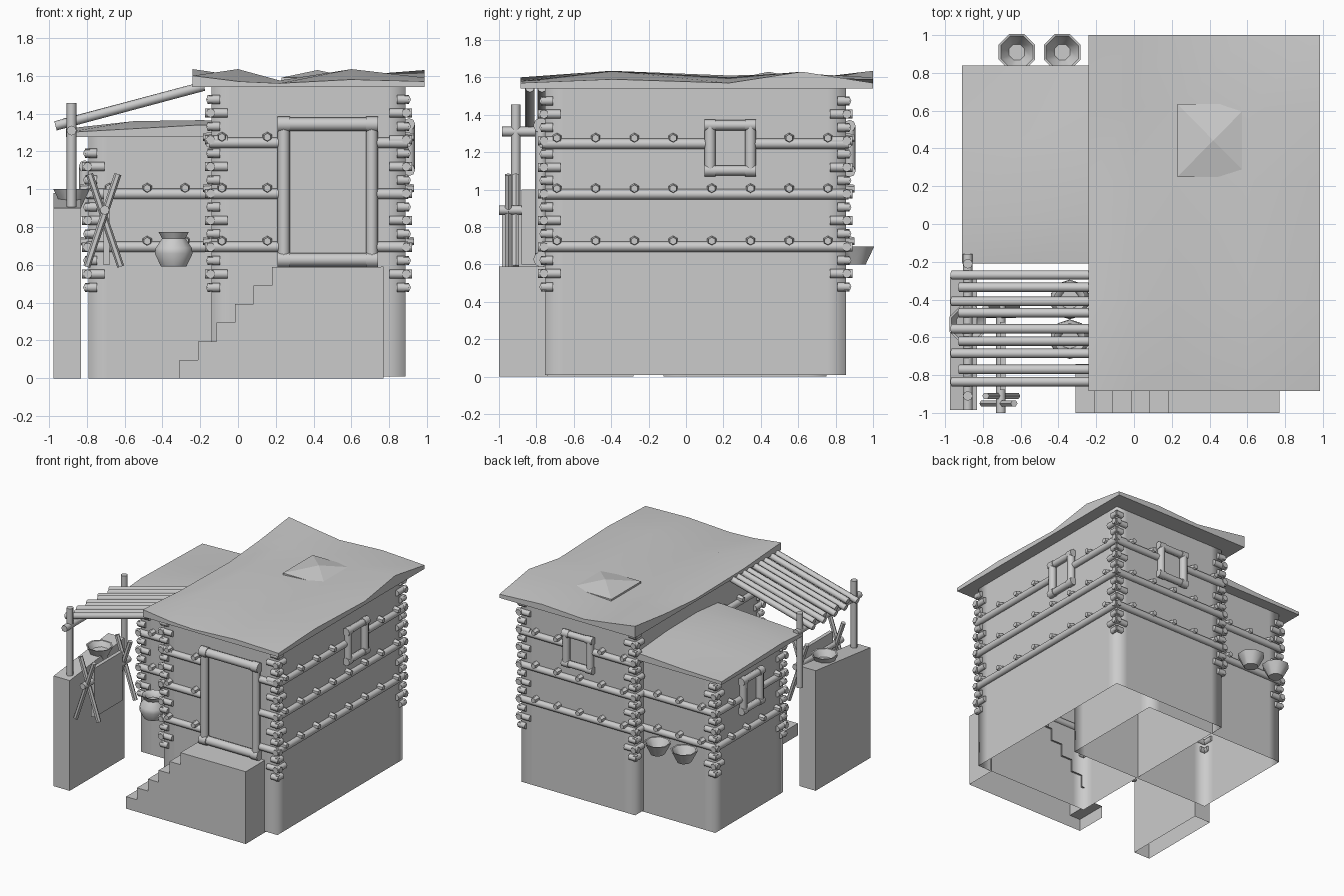
import bpy, bmesh, math
from mathutils import Vector

cube = bpy.data.objects.get("Cube")
if cube:
    bpy.data.objects.remove(cube)

grey = bpy.data.materials.new("plain_grey")
grey.use_nodes = True
grey.diffuse_color = (0.6, 0.6, 0.6, 1)
grey.node_tree.nodes["Principled BSDF"].inputs["Base Color"].default_value = (0.6, 0.6, 0.6, 1)


def finish(name, bm, angle=None):
    """Turn a bmesh into an object, smooth below the given angle."""
    me = bpy.data.meshes.new(name)
    bm.to_mesh(me)
    bm.free()
    ob = bpy.data.objects.new(name, me)
    bpy.context.collection.objects.link(ob)
    me.materials.append(grey)
    if angle:
        bpy.ops.object.select_all(action='DESELECT')
        ob.select_set(True)
        bpy.context.view_layer.objects.active = ob
        bpy.ops.object.shade_smooth_by_angle(angle=math.radians(angle))
    return ob


def log(bm, a, b, r, sides=8, r2=None):
    """Closed pole from a to b."""
    a, b = Vector(a), Vector(b)
    d = b - a
    m = d.to_track_quat('Z', 'Y').to_matrix().to_4x4()
    m.translation = (a + b) / 2
    bmesh.ops.create_cone(bm, cap_ends=True, segments=sides, radius1=r,
                          radius2=r if r2 is None else r2, depth=d.length, matrix=m)


def lathe(bm, centre, profile, sides=8):
    """Spin (radius, height) pairs around a vertical axis."""
    rings = []
    for r, z in profile:
        rings.append([bm.verts.new((centre[0] + r * math.cos(t), centre[1] + r * math.sin(t), z))
                      for t in (2 * math.pi * (i + .5) / sides for i in range(sides))])
    for p, q in zip(rings, rings[1:]):
        for i in range(sides):
            j = (i + 1) % sides
            bm.faces.new((p[i], p[j], q[j], q[i]))
    bm.faces.new(rings[0][::-1])
    bm.faces.new(rings[-1])


def prism(bm, low, high):
    """Skin between two outlines, closed on the high side only."""
    p = [bm.verts.new(c) for c in low]
    q = [bm.verts.new(c) for c in high]
    for i in range(len(p)):
        j = (i + 1) % len(p)
        bm.faces.new((p[i], p[j], q[j], q[i]))
    bm.faces.new(q)


# House bodies: open underneath, with a support strip beside each corner
def body(name, x0, x1, y0, y1, z1, z0=0, s=.1):
    pts = [(x0, y0), (x0 + s, y0), (x1 - s, y0), (x1, y0), (x1, y0 + s), (x1, y1 - s),
           (x1, y1), (x1 - s, y1), (x0 + s, y1), (x0, y1), (x0, y1 - s), (x0, y0 + s)]
    bm = bmesh.new()
    prism(bm, [(x, y, z0) for x, y in pts], [(x, y, z1) for x, y in pts])
    ob = finish(name, bm)
    for f in ob.data.polygons:
        f.use_smooth = len(f.vertices) == 4
    top = ob.data.polygons[-1]
    for e in ob.data.edges:
        e.use_edge_sharp = all(v in top.vertices for v in e.vertices)


body("main_body", -.14, .885, -.755, .855, 1.56, .01)
body("side_wing_body", -.79, .48, -.12, .75, 1.3)


# Roofs: softly uneven top over a flat underside
def roof(name, xs, ys, rows, base):
    bm = bmesh.new()
    g = [[bm.verts.new((x, y, z)) for x, z in zip(xs, row)] for y, row in zip(ys, rows)]
    for a, b in zip(g, g[1:]):
        for i in range(len(xs) - 1):
            bm.faces.new((a[i], a[i + 1], b[i + 1], b[i]))
    rim = g[0] + [r[-1] for r in g[1:]] + g[-1][-2::-1] + [r[0] for r in g[-2:0:-1]]
    low = [bm.verts.new((v.co.x, v.co.y, base)) for v in rim]
    for i in range(len(rim)):
        j = (i + 1) % len(rim)
        bm.faces.new((low[i], low[j], rim[j], rim[i]))
    bm.faces.new(low[::-1])
    return finish(name, bm, 40)


roof("main_roof", (-.24, 0, .22, .6, .985), (-.885, -.4, .23, .62, 1),
     ((1.6, 1.57, 1.56, 1.58, 1.57), (1.57, 1.635, 1.575, 1.635, 1.59),
      (1.56, 1.61, 1.575, 1.6, 1.57), (1.59, 1.62, 1.575, 1.6, 1.63),
      (1.635, 1.6, 1.57, 1.59, 1.57)), 1.54)
roof("side_wing_roof", (-.91, -.55, -.2, .1), (-.21, .05, .45, .84),
     ((1.3, 1.32, 1.34, 1.34), (1.32, 1.36, 1.365, 1.36),
      (1.31, 1.32, 1.36, 1.36), (1.3, 1.31, 1.33, 1.33)), 1.275)

# Shallow four-sided cap on the roof
bm = bmesh.new()
c = [(.23, .25), (.61, .25), (.61, .635), (.23, .635)]
prism(bm, [(x, y, 1.565) for x, y in c], [(x, y, 1.59) for x, y in c])
bmesh.ops.poke(bm, faces=[bm.faces[:][-1]])
max(bm.verts, key=lambda v: -abs(v.co.x - .42)).co.z = 1.63
finish("roof_cap", bm)

# Walls as (normal axis, position, outward sign)
front, back = ('y', -.755, -1), ('y', .855, 1)
right, left = ('x', .885, 1), ('x', -.14, -1)
wing_front, wing_back, wing_left = ('y', -.12, -1), ('y', .75, 1), ('x', -.79, -1)


def on_wall(wall, u, out, z):
    axis, pos, sign = wall
    n = pos + sign * out
    return (n, u, z) if axis == 'x' else (u, n, z)


# Horizontal beams with pegs, broken where an opening crosses them
LEVELS = (.695, .975, 1.245)
beams, pegs = bmesh.new(), bmesh.new()


def beam_rows(wall, u0, u1, count, first, step=.2, gap=None, gap_levels=()):
    for z in LEVELS[:count]:
        spans = [(u0, u1)]
        g = gap if gap and z in gap_levels else None
        if g:
            spans = [(u0, g[0]), (g[1], u1)]
        for a, b in spans:
            log(beams, on_wall(wall, a, .005, z), on_wall(wall, b, .005, z), .028)
        u = first
        while u < u1 - .05:
            if not g or not g[0] - .03 < u < g[1] + .03:
                log(pegs, on_wall(wall, u, -.01, z + .03), on_wall(wall, u, .045, z + .03), .03, 6, .02)
            u += step


beam_rows(front, -.15, .9, 3, -.085, .24, (.25, .7), LEVELS)
beam_rows(right, -.77, .87, 3, -.69, .207, (.13, .35), LEVELS[2:])
beam_rows(back, -.15, .9, 3, -.05, .2, (.23, .49), LEVELS[2:])
beam_rows(left, -.77, -.1, 3, -.68)
beam_rows(wing_front, -.8, -.14, 2, -.68)
beam_rows(wing_back, -.8, -.14, 2, -.68)
beam_rows(wing_left, -.13, .76, 2, -.03, .2, (.18, .44), LEVELS[1:2])
finish("wall_beams", beams, 50)
finish("beam_pegs", pegs, 50)

# Crossed log ends stacked at the corners, long and short by turns
bm = bmesh.new()
for x, y, sx, sy, n in ((.885, -.755, 1, -1, 15), (.885, .855, 1, 1, 15), (-.14, -.755, -1, -1, 15),
                        (-.14, .855, -1, 1, 15), (-.79, -.12, -1, -1, 11), (-.79, .75, -1, 1, 11)):
    for i in range(n):
        z = .48 + .071 * i
        out, inn = (.035, .085) if i % 2 else (.02, .045)
        log(bm, (x + sx * out, y + sy * .005, z), (x - sx * inn, y + sy * .005, z), .024)
        log(bm, (x + sx * .005, y + sy * out, z), (x + sx * .005, y - sy * inn, z), .024)
finish("corner_logs", bm, 50)


# Pole frames around the openings
def frame(name, wall, u, z, hw, hh, r, rail):
    bm = bmesh.new()
    for s in (-1, 1):
        log(bm, on_wall(wall, u + s * (hw - r), .02, z - hh + rail), on_wall(wall, u + s * (hw - r), .02, z + hh - rail), r)
        zr = z + s * (hh - rail)
        log(bm, on_wall(wall, u - hw, .02, zr), on_wall(wall, u + hw, .02, zr), rail * .85)
        for t in (-1, 1):
            log(bm, on_wall(wall, u + t * hw, .02, zr), on_wall(wall, u + t * (hw - 2 * r), .02, zr), rail)
    finish(name, bm, 50)


frame("door_frame", front, .475, .985, .265, .4, .032, .042)
frame("right_window", right, .237, 1.223, .138, .153, .03, .032)
frame("back_window", back, .36, 1.22, .138, .153, .03, .032)
frame("side_wing_window", wing_left, .31, 1.0, .138, .153, .03, .032)

# Entrance stairs, stepped profile rising to the door
steps = [(-.31, 0)]
for i in range(6):
    x, z = -.31 + .098 * i, .098 * (i + 1)
    steps += [(x, z), (x + .098, z)]
steps[-1] = (.77, .59)
outline = steps[1:] + [(.77, 0), (-.31, 0)]
bm = bmesh.new()
p = [bm.verts.new((x, -1, z)) for x, z in outline]
q = [bm.verts.new((x, -.74, z)) for x, z in outline]
for i in range(len(p) - 2):
    bm.faces.new((p[i], p[i + 1], q[i + 1], q[i]))
bm.faces.new((p[-1], p[0], q[0], q[-1]))
bm.faces.new(p[::-1])
finish("stairs", bm)

# Free-standing low wall with a sloping top
bm = bmesh.new()
c = [(-.975, -.985), (-.83, -.985), (-.83, -.28), (-.975, -.28)]
prism(bm, [(x, y, 0) for x, y in c], [(x, y, .9 + (y > -.5) * .08) for x, y in c])
finish("yard_wall", bm)

# Shelter: two posts, a cross beam and sloping roof poles
bm = bmesh.new()
for y in (-.91, -.21):
    log(bm, (-.88, y, .85), (-.88, y, 1.455), .026)
log(bm, (-.88, -.985, 1.31), (-.88, -.16, 1.31), .026)
finish("shelter_posts", bm, 50)
bm = bmesh.new()
for i, y in enumerate((-.27, -.335, -.41, -.47, -.555, -.62, -.685, -.77, -.835)):
    log(bm, (-.965 + .04 * (i % 2), y, 1.335 + .012 * (i % 2)), (-.18, y, 1.545), .025)
finish("shelter_poles", bm, 50)

# Drying rack: two crossed pairs of sticks, a bar and a hung hide
bm = bmesh.new()
for y in (-.93, -.46):
    for s in (-1, 1):
        log(bm, (-.71 + s * .09, y + s * .02, .59), (-.71 - s * .075, y + s * .02, 1.08), .019, 6)
log(bm, (-.705, -1, .89), (-.705, -.4, .89), .025)
finish("drying_rack", bm, 50)
bm = bmesh.new()
c = [(-.71, -.88), (-.68, -.88), (-.68, -.52), (-.71, -.52)]
prism(bm, [(x, y, .6) for x, y in c], [(x, y, 1.0) for x, y in c])
finish("hung_hide", bm)

# Bowls with hollow insides, and two pots
for name, x, y, z in (("wall_bowl", -.88, -.53, .905), ("back_bowl_left", -.38, .91, .6), ("back_bowl_right", -.62, .91, .6)):
    bm = bmesh.new()
    lathe(bm, (x, y), ((.055, z), (.104, z + .095), (.092, z + .093), (.045, z + .015)))
    finish(name, bm, 50)
for name, y in (("front_pot", -.61), ("rear_pot", -.4)):
    bm = bmesh.new()
    lathe(bm, (-.34, y), ((.07, .59), (.105, .66), (.1, .69), (.065, .74), (.085, .775), (.06, .765), (.05, .73)), 10)
    finish(name, bm, 60)
